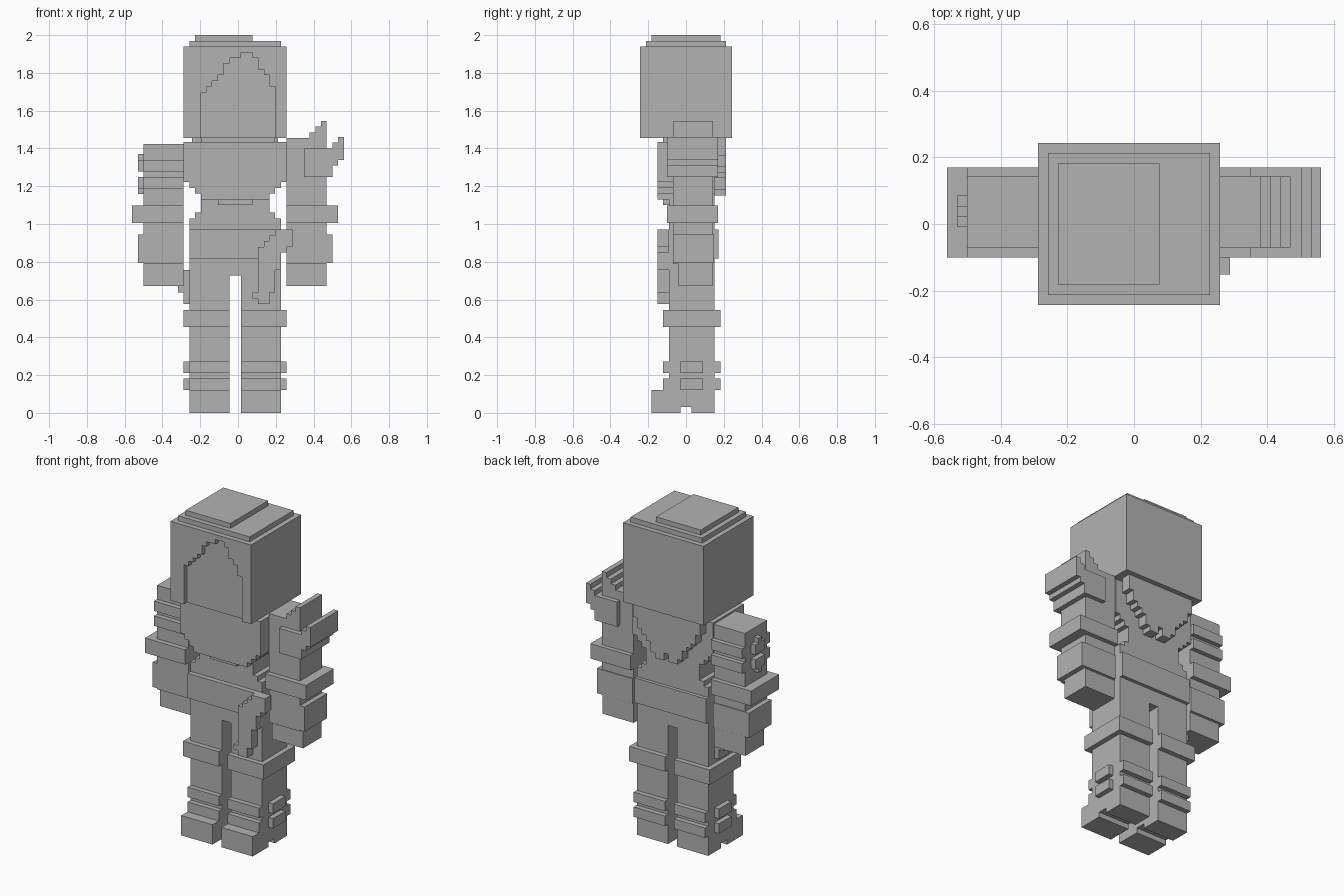
import bpy, bmesh

cube = bpy.data.objects.get("Cube")
if cube:
    bpy.data.objects.remove(cube)

U = 2 / 66  # size of one block

grey = bpy.data.materials.new("plain_grey")
grey.use_nodes = True
grey.diffuse_color = (0.45, 0.45, 0.45, 1)
grey.node_tree.nodes["Principled BSDF"].inputs["Base Color"].default_value = (0.45, 0.45, 0.45, 1)


def finish(name, bm):
    bmesh.ops.recalc_face_normals(bm, faces=bm.faces)
    bmesh.ops.scale(bm, vec=(U, U, U), verts=bm.verts)
    mesh = bpy.data.meshes.new(name)
    bm.to_mesh(mesh)
    bm.free()
    mesh.materials.append(grey)
    bpy.context.collection.objects.link(bpy.data.objects.new(name, mesh))


def boxes(name, *spans):
    """One object from boxes given as (x0, x1, y0, y1, z0, z1) in blocks."""
    bm = bmesh.new()
    for x0, x1, y0, y1, z0, z1 in spans:
        verts = bmesh.ops.create_cube(bm, size=1)["verts"]
        for v in verts:
            v.co = (x1 if v.co.x > 0 else x0, y1 if v.co.y > 0 else y0, z1 if v.co.z > 0 else z0)
    finish(name, bm)


def stepped(name, steps, y0, y1, rows=False):
    """Stepped outline extruded along y; steps are (start, end, low, high)
    columns along x, or rows along z when rows is set."""
    path = []
    for a, b, lo, hi in steps:
        path += [(a, hi), (b, hi)]
    for a, b, lo, hi in reversed(steps):
        path += [(b, lo), (a, lo)]
    clean = [p for i, p in enumerate(path) if p != path[i - 1]]
    bm = bmesh.new()
    ring = [bm.verts.new((q, y0, p) if rows else (p, y0, q)) for p, q in clean]
    face = bm.faces.new(ring)
    new = bmesh.ops.extrude_face_region(bm, geom=[face])["geom"]
    for v in new:
        if isinstance(v, bmesh.types.BMVert):
            v.co.y = y1
    finish(name, bm)


def unit_columns(x0, lows, highs):
    return [(x0 + i, x0 + i + 1, lo, hi) for i, (lo, hi) in enumerate(zip(lows, highs))]


# Head with a recessed face framed by hair
boxes("head", (-9.5, 8.5, -7, 8, 48, 64))
arch = [56, 57, 58, 59, 61, 62, 62, 63, 63, 62, 60, 59, 57]
stepped("hair_front", unit_columns(-9.5, [48] * 3 + arch + [48] * 2, [64] * 18), -8, -7)
boxes("hair_crown", (-8.5, 7.5, -7, 7, 64, 65), (-7.5, 2.5, -6, 6, 65, 66))
boxes("neck", (-6.5, 6.5, -4, 5, 46, 48))
half = [38, 38, 39, 41, 42, 43, 45]
stepped("hair_back", unit_columns(-8, half[::-1] + [39.5] + half, [48] * 15), 5, 7)

# Torso, jacket and belt
stepped("torso", [(24, 34, -8.5, 7.5), (34, 35, -7.5, 6.5), (35, 39, -6.5, 5.5),
                  (39, 47, -7.5, 6.5)], -3, 5, rows=True)
stepped("jacket", [(38.3, 39.3, -7.5, 6.5), (39.3, 40.3, -8.5, 7.5),
                   (40.3, 47.35, -9.5, 8.5)], -5, 5, rows=True)
boxes("jacket_hem", (-6.5, 5.5, -5, -3, 37.3, 38.3), (-3.5, 2.5, -4, -3, 36.3, 37.3))
boxes("belt", (-8.5, 7.5, -4, 5.7, 27, 32))

# Sash hanging at the front and pouch on the right hip
stepped("sash", unit_columns(2.5, [20, 19, 19, 21, 25, 28, 29],
                             [21, 29, 30, 31, 32, 32, 32]), -5, -3)
stepped("hip_pouch", [(-10.5, -9.5, 21, 25), (-9.5, -8.5, 19, 25)], 0, 3)

# Arms: s is the side, o the shared centre offset
for side, s in (("left", 1), ("right", -1)):
    def span(inner, outer, *rest):
        xs = sorted((s * inner - 0.5, s * outer - 0.5))
        return (*xs, *rest)
    top = 48 if s > 0 else 47
    boxes(side + "_arm", span(9, 16, -2.3, 4.7, 26, top))
    boxes(side + "_cuff", span(9, 18, -3.3, 5.6, 33.2, 36.2))
    boxes(side + "_glove", span(9, 17, -2.3, 4.9, 26.2, 31.2))
    boxes(side + "_hand", span(9, 16, -1.3, 4.6, 22.2, 26.2))

# Left shoulder guard with rising tips
stepped("shoulder_guard", [(11.5, 16.5, 41.2, 46.2), (16.5, 17.5, 43.2, 47.2),
                           (17.5, 18.5, 44.2, 48.2)], -3.3, 5.6)
stepped("shoulder_spike", [(12.5, 13.5, 47, 49), (13.5, 14.5, 47, 50),
                           (14.5, 15.5, 47, 51)], -2.3, 4.7)

# Right sleeve bands and the badge on the outer side
boxes("sleeve_bands", (-16.5, -9.5, -3.3, 5.6, 42.2, 44.2), (-16.5, -9.5, -3.3, 5.6, 39.2, 41.2))
boxes("sleeve_badge", (-17.5, -16.5, -0.3, 2.8, 42.2, 44.2), (-17.5, -16.5, 0.7, 1.8, 44.2, 45.2),
      (-17.5, -16.5, -0.3, 2.8, 39.2, 41.2), (-17.5, -16.5, 0.7, 1.8, 38.2, 39.2))

# Legs, straps, buckles and shoes
for side, x0, x1, out0, out1 in (("left", 0.5, 7.5, 7.5, 8.5), ("right", -8.5, -1.5, -9.5, -8.5)):
    boxes(side + "_leg", (x0, x1, -3, 5, 4, 24))
    boxes(side + "_knee_band", (min(x0, out0), max(x1, out1), -4, 6, 15, 18))
    boxes(side + "_ankle_straps", (x0, x1, -4, 6, 7, 9), (x0, x1, -4, 6, 4, 6))
    boxes(side + "_buckles", (out0, out1, -1, 3, 7, 9), (out0, out1, -1, 3, 4, 6))
    boxes(side + "_shoe", (x0, x1, -6, 5, 1, 4), (x0, x1, -6, -1, 0, 1), (x0, x1, 1, 5, 0, 1))
